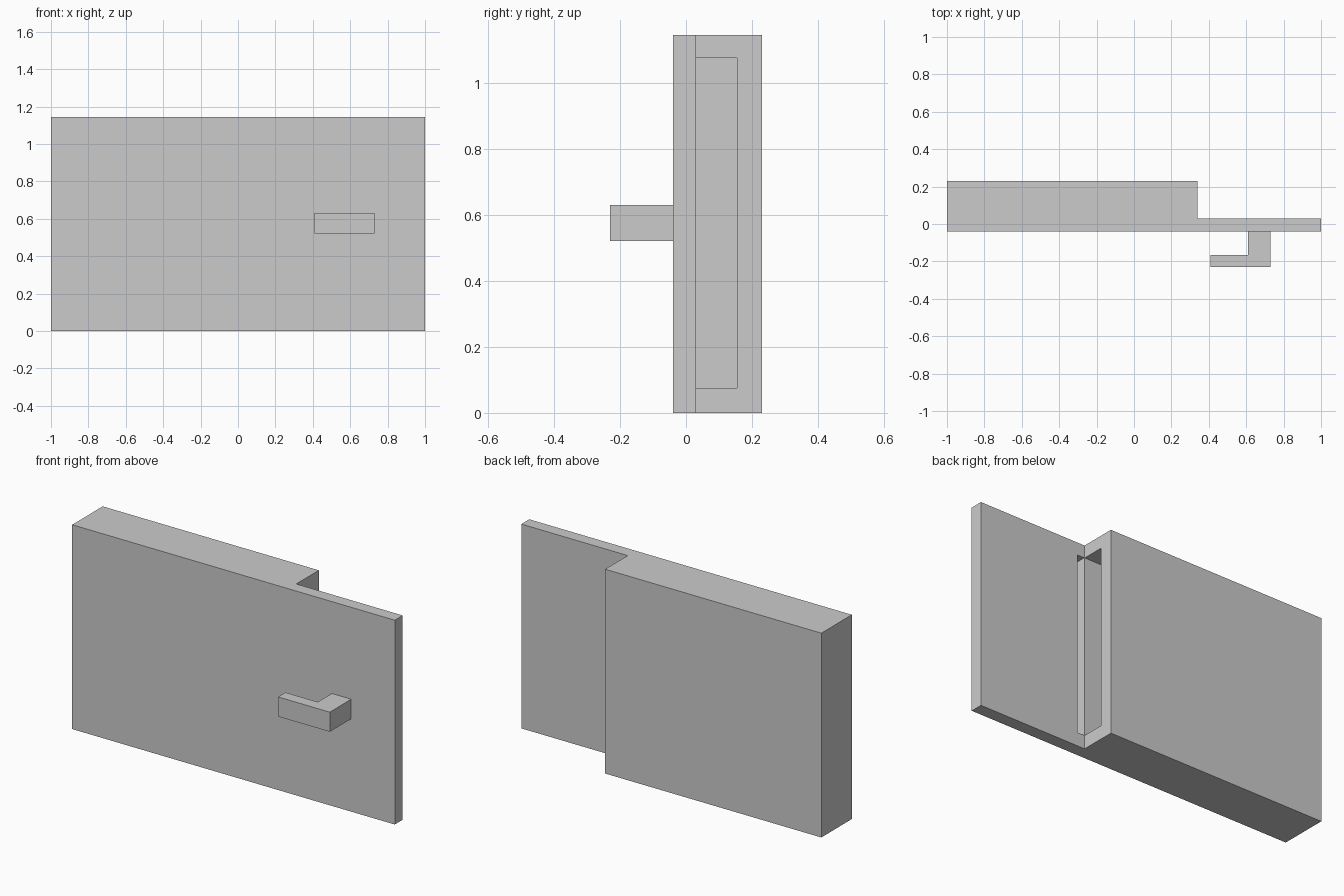
import bpy
import bmesh
from mathutils import Vector

cube = bpy.data.objects.get("Cube")
if cube:
    bpy.data.objects.remove(cube, do_unlink=True)

grey = bpy.data.materials.new("plain grey")
grey.use_nodes = True
grey.diffuse_color = (0.6, 0.6, 0.6, 1)
grey.node_tree.nodes["Principled BSDF"].inputs["Base Color"].default_value = (0.6, 0.6, 0.6, 1)


def prism(name, outline, bottom, top):
    """Extrude a plan outline from bottom to top."""
    bm = bmesh.new()
    face = bm.faces.new([bm.verts.new((x, y, bottom)) for x, y in outline])
    result = bmesh.ops.extrude_face_region(bm, geom=[face])
    verts = [v for v in result["geom"] if isinstance(v, bmesh.types.BMVert)]
    bmesh.ops.translate(bm, verts=verts, vec=Vector((0, 0, top - bottom)))
    bmesh.ops.recalc_face_normals(bm, faces=bm.faces)
    mesh = bpy.data.meshes.new(name)
    bm.to_mesh(mesh)
    bm.free()
    mesh.materials.append(grey)
    obj = bpy.data.objects.new(name, mesh)
    bpy.context.collection.objects.link(obj)
    return obj


def cut(target, name, x, y, z):
    """Hollow a box-shaped space out of the target."""
    outline = [(x[0], y[0]), (x[1], y[0]), (x[1], y[1]), (x[0], y[1])]
    cutter = prism(name, outline, *z)
    cutter.hide_render = True
    mod = target.modifiers.new(name, "BOOLEAN")
    mod.operation = "DIFFERENCE"
    mod.solver = "EXACT"
    mod.object = cutter
    bpy.context.view_layer.objects.active = target
    bpy.ops.object.modifier_apply(modifier=mod.name)
    bpy.data.objects.remove(cutter, do_unlink=True)


# Thick wall with a thin panel continuing past its end
FRONT, PANEL_BACK, WALL_BACK, STEP = -0.04, 0.03, 0.23, 0.34
wall = prism("wall_and_panel", [
    (-1, FRONT), (1, FRONT), (1, PANEL_BACK),
    (STEP, PANEL_BACK), (STEP, WALL_BACK), (-1, WALL_BACK)], 0, 1.145)

# Deep pocket in the wall end, and a narrow groove beside it in the panel
slot = (0.075, 1.075)
cut(wall, "groove", (STEP + 0.002, STEP + 0.045), (-0.025, PANEL_BACK + 0.05), slot)
cut(wall, "pocket", (-0.925, STEP + 0.1), (PANEL_BACK + 0.0005, 0.155), slot)

# L-shaped handle on the front
prism("handle", [
    (0.73, FRONT), (0.61, FRONT), (0.61, -0.165),
    (0.41, -0.165), (0.41, -0.23), (0.73, -0.23)], 0.52, 0.63)
